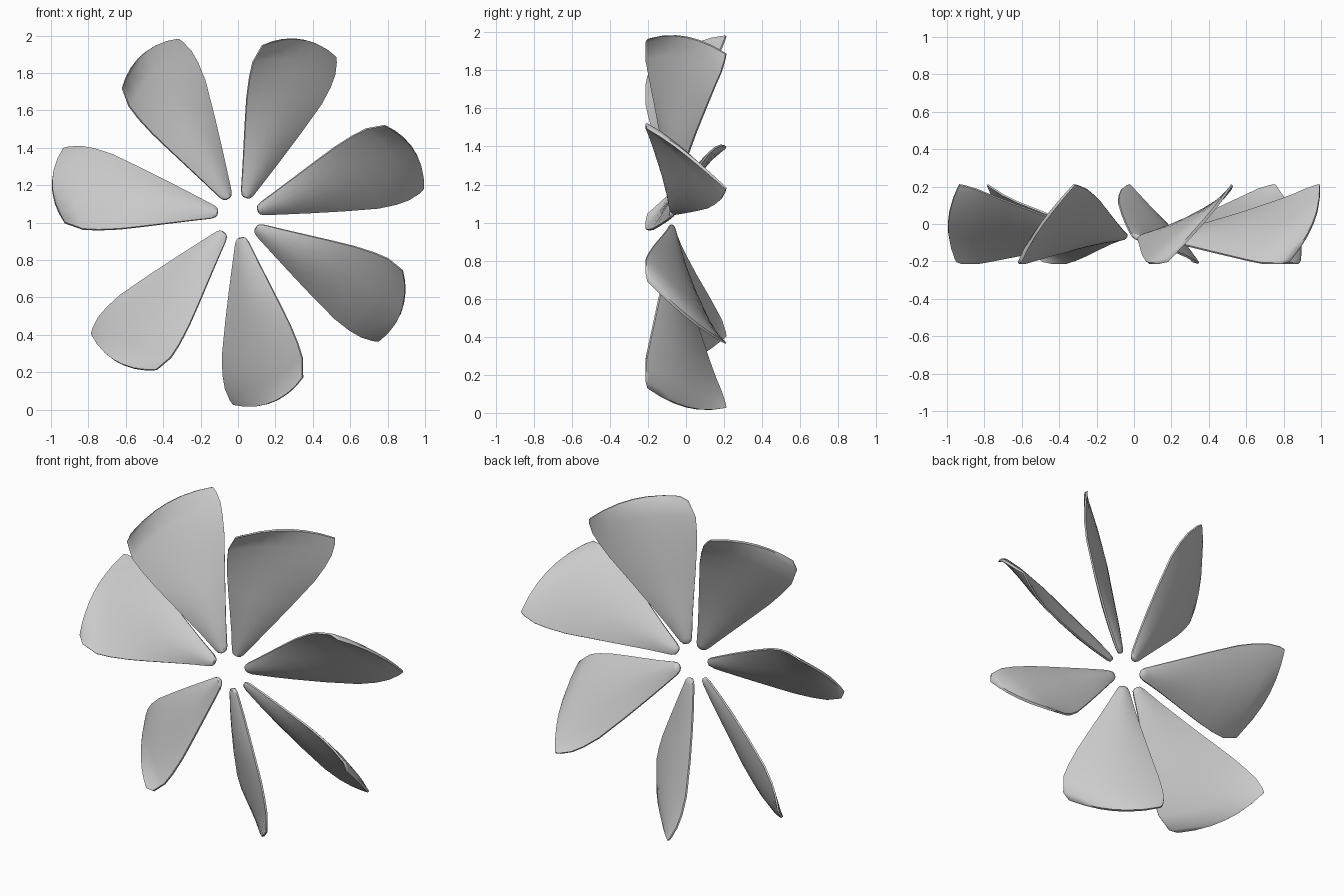
import bpy, bmesh, math
from mathutils import Vector

if "Cube" in bpy.data.objects:
    bpy.data.objects.remove(bpy.data.objects["Cube"])

CENTRE_Z = 1.03
COLS = [-1, -0.93, -0.65, -0.3, 0, 0.3, 0.65, 0.93, 1]

# Blade stations: (edge A: radius, degrees, y), (edge B: same), half thickness, bulge
ROWS = [
    ((0.110, 4, -0.075), (0.110, -4, -0.065), 0.006, 0.0),
    ((0.120, 11, -0.08), (0.118, -11, -0.062), 0.014, -0.005),
    ((0.145, 14, -0.083), (0.140, -14.5, -0.057), 0.018, 0.0),
    ((0.260, 15.5, -0.10), (0.260, -15.4, -0.030), 0.025, 0.0),
    ((0.394, 16.3, -0.125), (0.390, -15.7, 0.005), 0.029, 0.0),
    ((0.520, 16.7, -0.15), (0.560, -15.7, 0.055), 0.029, 0.0),
    ((0.640, 16.8, -0.173), (0.750, -15.4, 0.118), 0.027, 0.0),
    ((0.750, 16.3, -0.195), (0.850, -14.4, 0.155), 0.024, 0.01),
    ((0.832, 15.5, -0.21), (0.920, -13.2, 0.185), 0.020, 0.02),
    ((0.926, 12.9, -0.21), (0.980, -11.4, 0.205), 0.013, 0.03),
    ((0.952, 10.2, -0.20), (1.003, -10.4, 0.21), 0.008, 0.035),
]


def polar(r, deg, y):
    a = math.radians(deg)
    return Vector((r * math.cos(a), y, r * math.sin(a)))


def make_blade():
    """Twisted lens-section fan blade, pointing along +x."""
    bm = bmesh.new()
    rings = []
    for a, b, half, bulge in ROWS:
        chord = polar(*b) - polar(*a)
        normal = Vector((1, 0, 0)).cross(chord).normalized()
        upper, lower = [], []
        for s in COLS:
            t = (s + 1) / 2
            r, deg, y = [p + (q - p) * t for p, q in zip(a, b)]
            p = polar(r + bulge * (1 - s * s), deg, y)
            h = 0.005 + max(half - 0.005, 0) * (1 - s * s)
            upper.append(bm.verts.new(p + normal * h))
            lower.append(bm.verts.new(p - normal * h))
        rings.append(upper + lower[::-1])
    n, m = len(rings[0]), len(COLS)
    for r0, r1 in zip(rings, rings[1:]):
        for i in range(n):
            j = (i + 1) % n
            bm.faces.new((r0[i], r0[j], r1[j], r1[i]))
    # root and tip caps
    for ring in (rings[0], rings[-1]):
        for i in range(m - 1):
            bm.faces.new((ring[i], ring[i + 1], ring[n - 2 - i], ring[n - 1 - i]))
    bmesh.ops.recalc_face_normals(bm, faces=bm.faces[:])
    me = bpy.data.meshes.new("blade")
    bm.to_mesh(me)
    bm.free()
    for f in me.polygons:
        f.use_smooth = True
    return me


# Seven blades stepped by 50 degrees (leaves one slightly wider gap)
blade = make_blade()
for k in range(7):
    ob = bpy.data.objects.new(f"blade_{k + 1}", blade.copy())
    bpy.context.collection.objects.link(ob)
    ob.location = (0, 0, CENTRE_Z)
    ob.rotation_euler = (0, -math.radians(169 - 50 * k), 0)
    ob.select_set(True)
    bpy.context.view_layer.objects.active = ob
bpy.ops.object.shade_smooth_by_angle(angle=math.radians(50))
